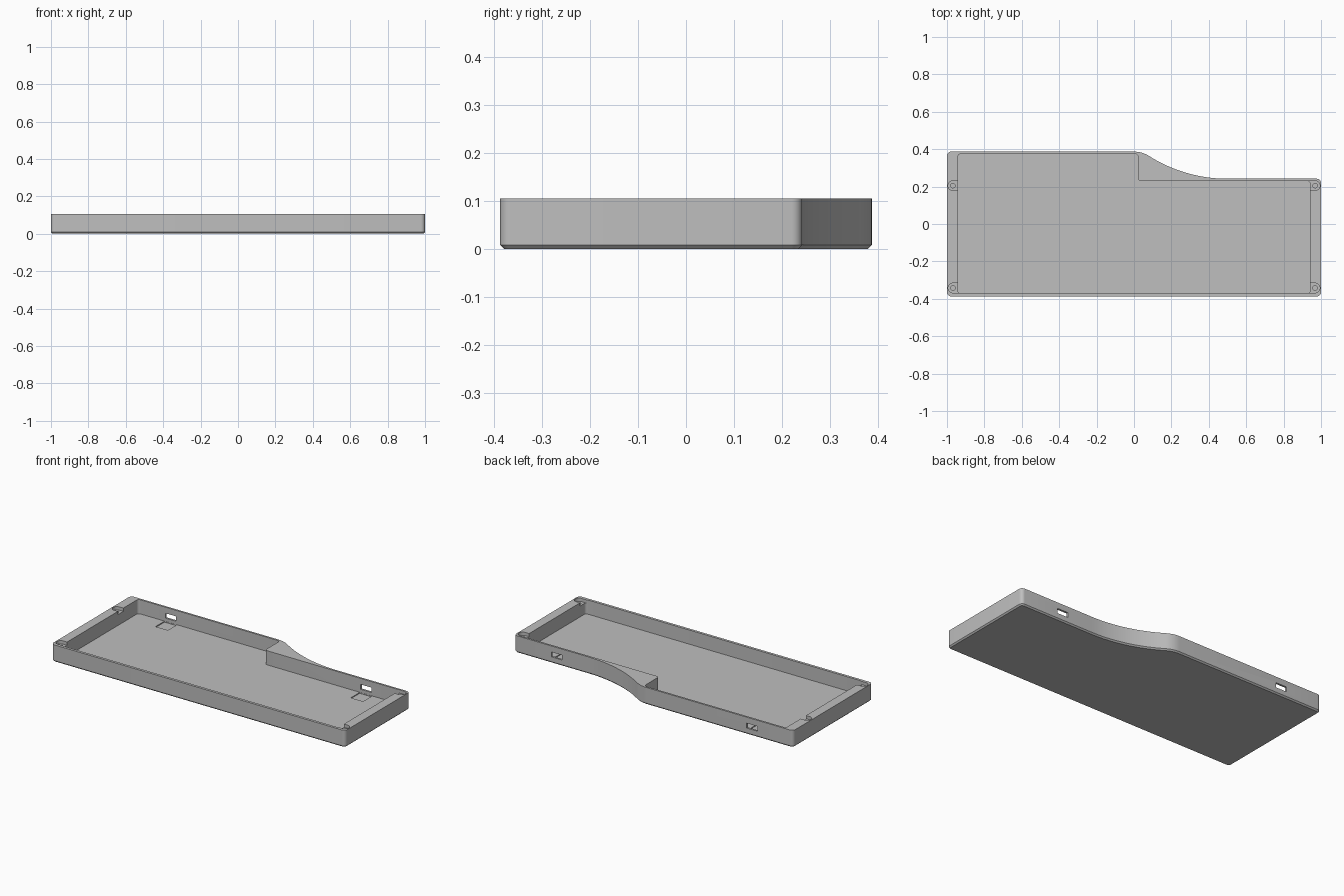
import bpy
import bmesh
from math import sin, cos, pi, asin
from mathutils import Vector

if "Cube" in bpy.data.objects:
    bpy.data.objects.remove(bpy.data.objects["Cube"], do_unlink=True)

HEIGHT, FLOOR = 0.105, 0.018
BACK, STEP, FRONT = 0.387, 0.242, -0.387

grey = bpy.data.materials.new("light grey plastic")
grey.use_nodes = True
grey.diffuse_color = (0.52, 0.52, 0.52, 1)
grey.node_tree.nodes["Principled BSDF"].inputs["Base Color"].default_value = grey.diffuse_color


def arc(cx, cy, r, start, end, n=8):
    """Points along an arc, angles in radians."""
    return [Vector((cx + r * cos(start + (end - start) * i / n),
                    cy + r * sin(start + (end - start) * i / n))) for i in range(n + 1)]


def rounded(corners, r, n=6):
    """Round every corner of a right-angled outline."""
    out = []
    for i, p in enumerate(corners):
        p = Vector(p)
        a = (Vector(corners[i - 1]) - p).normalized() * r
        b = (Vector(corners[(i + 1) % len(corners)]) - p).normalized() * r
        for k in range(n + 1):
            t = k / n * pi / 2
            out.append(p + a * (1 - sin(t)) + b * (1 - cos(t)))
    return out


def inset(points, d):
    """Shift a counter-clockwise outline inwards."""
    out = []
    for i, p in enumerate(points):
        t = points[(i + 1) % len(points)] - points[i - 1]
        out.append(p + Vector((-t.y, t.x)).normalized() * d)
    return out


def loft(name, layers):
    """Solid through stacked outlines given as (points, z)."""
    bm = bmesh.new()
    rings = [[bm.verts.new((p.x, p.y, z)) for p in pts] for pts, z in layers]
    for low, high in zip(rings, rings[1:]):
        for i in range(len(low)):
            j = (i + 1) % len(low)
            bm.faces.new((low[i], low[j], high[j], high[i]))
    bm.faces.new(rings[0][::-1])
    bm.faces.new(rings[-1])
    bmesh.ops.recalc_face_normals(bm, faces=bm.faces)
    mesh = bpy.data.meshes.new(name)
    bm.to_mesh(mesh)
    bm.free()
    mesh.materials.append(grey)
    obj = bpy.data.objects.new(name, mesh)
    bpy.context.collection.objects.link(obj)
    return obj


def box(name, x, y, z):
    pts = [Vector(p) for p in ((x[0], y[0]), (x[1], y[0]), (x[1], y[1]), (x[0], y[1]))]
    return loft(name, [(pts, z[0]), (pts, z[1])])


# Outer shell outline, with the S-shaped sweep along the back edge
R = 0.022
small = 0.15
total = (0.25 + (BACK - STEP) ** 2) / (2 * (BACK - STEP))
turn = asin(0.5 / total)
sweep_low = arc(0.5, STEP + total - small, total - small, -pi / 2, -pi / 2 - turn, 20)
sweep_high = arc(0, BACK - small, small, pi / 2 - turn, pi / 2, 10)
outline = (arc(-1 + R, FRONT + R, R, pi, 1.5 * pi)
           + arc(1 - R, FRONT + R, R, -pi / 2, 0)
           + arc(1 - R, STEP - R, R, 0, pi / 2)
           + sweep_low + sweep_high[1:]
           + arc(-1 + R, BACK - R, R, pi / 2, pi))
case = loft("case_tray", [(inset(outline, 0.008), 0), (outline, 0.008), (outline, HEIGHT)])

# Main cavity
inner = rounded([(-0.942, -0.371), (0.942, -0.371), (0.942, 0.23),
                 (0.022, 0.23), (0.022, 0.375), (-0.942, 0.375)], 0.016)
cutters = [loft("cavity_cutter", [(inner, FLOOR), (inner, 0.2)])]

# Screw recesses open to the cavity, each with a screw hole
for side in (-1, 1):
    for y in (0.205, -0.342):
        x, r = 0.968, 0.026
        slot = [Vector((0.93, y - r))] + arc(x, y, r, -pi / 2, pi / 2, 16) + [Vector((0.93, y + r))]
        hole = arc(x, y, 0.012, 0, 2 * pi, 20)[:-1]
        for name, pts, depth in (("recess_cutter", slot, 0.085), ("screw_hole_cutter", hole, 0.03)):
            pts = [Vector((p.x * side, p.y)) for p in pts]
            cutters.append(loft(name, [(pts, depth), (pts, 0.2)]))

# Connector ports in the back wall, each with a shallow pocket in the floor
for x, wall in ((-0.72, BACK), (0.71, STEP)):
    cutters.append(box("port_cutter", (x - 0.037, x + 0.037), (wall - 0.05, wall + 0.05), (0.038, 0.068)))
    cutters.append(box("pocket_cutter", (x - 0.042, x + 0.042), (wall - 0.1, wall - 0.013), (0.012, 0.05)))

# Apply all cuts, then discard the cutters
bpy.context.view_layer.objects.active = case
case.select_set(True)
for cutter in cutters:
    cutter.hide_render = True
    mod = case.modifiers.new("cut", "BOOLEAN")
    mod.operation = "DIFFERENCE"
    mod.solver = "EXACT"
    mod.object = cutter
    bpy.ops.object.modifier_apply(modifier=mod.name)
for cutter in cutters:
    bpy.data.objects.remove(cutter, do_unlink=True)

bpy.ops.object.select_all(action="DESELECT")
case.select_set(True)
bpy.ops.object.shade_smooth_by_angle(angle=0.5)
